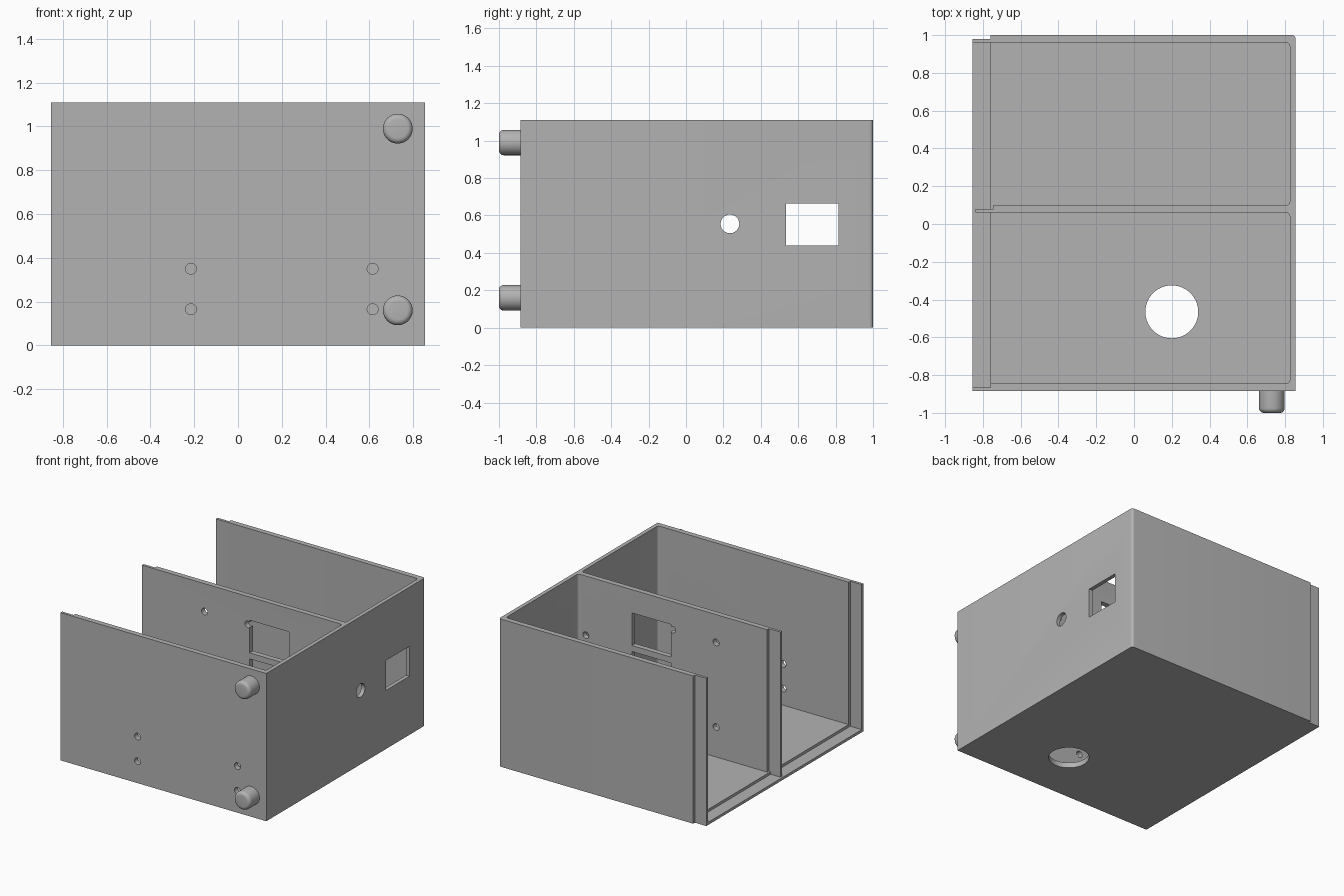
import bpy, bmesh, math
from mathutils import Matrix, Vector

cube = bpy.data.objects.get("Cube")
if cube:
    bpy.data.objects.remove(cube)

grey = bpy.data.materials.new("plain grey")
grey.use_nodes = True
COLOUR = (0.45, 0.45, 0.45, 1)
grey.diffuse_color = COLOUR
grey.node_tree.nodes["Principled BSDF"].inputs["Base Color"].default_value = COLOUR


def finish(name, bm):
    mesh = bpy.data.meshes.new(name)
    bm.to_mesh(mesh)
    bm.free()
    mesh.materials.append(grey)
    obj = bpy.data.objects.new(name, mesh)
    bpy.context.collection.objects.link(obj)
    return obj


def box(name, x, y, z, round_edge=None, radius=0.02):
    """Box from ranges; round_edge picks the upright edges to round."""
    bm = bmesh.new()
    bmesh.ops.create_cube(bm, size=1)
    for v in bm.verts:
        v.co = Vector([r[0] if c < 0 else r[1] for c, r in zip(v.co, (x, y, z))])
    if round_edge:
        edges = [e for e in bm.edges
                 if abs(e.verts[0].co.z - e.verts[1].co.z) > 0.01
                 and round_edge((e.verts[0].co + e.verts[1].co) / 2)]
        bmesh.ops.bevel(bm, geom=edges, offset=radius, segments=5,
                        profile=0.5, affect='EDGES')
    return finish(name, bm)


def rod(name, centre, radius, length, axis, sides=32):
    bm = bmesh.new()
    turn = Vector((0, 0, 1)).rotation_difference(Vector(axis)).to_matrix().to_4x4()
    bmesh.ops.create_cone(bm, cap_ends=True, segments=sides, radius1=radius,
                          radius2=radius, depth=length,
                          matrix=Matrix.Translation(centre) @ turn)
    return finish(name, bm)


def cut(target, cutter):
    cutter.hide_render = True
    mod = target.modifiers.new("cut", 'BOOLEAN')
    mod.operation = 'DIFFERENCE'
    mod.solver = 'EXACT'
    mod.object = cutter
    bpy.context.view_layer.objects.active = target
    bpy.ops.object.modifier_apply(modifier=mod.name)
    bpy.data.objects.remove(cutter)


def smooth(obj):
    bpy.ops.object.select_all(action='DESELECT')
    obj.select_set(True)
    bpy.context.view_layer.objects.active = obj
    bpy.ops.object.shade_smooth_by_angle(angle=math.radians(30))


# Main enclosure block
LEFT, RIGHT, FRONT, BACK, TOP = -0.855, 0.855, -0.885, 1.0, 1.11
OUT = 2.0
FLOOR, LIP_FLOOR, LIP_X = 0.04, 0.02, -0.76
case = box("enclosure", (LEFT, RIGHT), (FRONT, BACK), (0, TOP),
           lambda p: p.x > 0 and p.y > 0)

# Two compartments, open at the top and at one side
for y in ((-0.845, 0.06), (0.10, 0.96)):
    cut(case, box("compartment", (-OUT, 0.825), y, (FLOOR, OUT), lambda p: p.x > 0))

# Stepped lip along the open side
for x, y, z in (
        (LIP_X, (-0.865, 0.06), LIP_FLOOR),
        (LIP_X, (0.08, 0.96), LIP_FLOOR),
        (-0.745, (0.08, 0.2), FLOOR),
        (-0.84, (-0.5, 0.5), LIP_FLOOR),
        (LIP_X, (0.98, OUT), -1)):
    cut(case, box("lip", (-OUT, x), y, (z, OUT)))

# Cable hole in the floor
cut(case, rod("floor_hole", (0.2, -0.465, 0), 0.14, 0.3, (0, 0, 1), 64))

# Socket opening and round hole in the side wall
cut(case, box("socket", (0.7, 1), (0.535, 0.815), (0.44, 0.665)))
cut(case, rod("side_hole", (0.84, 0.235, 0.555), 0.05, 0.2, (1, 0, 0)))

# Screw holes in the front wall
for x in (-0.215, 0.615):
    for z in (0.165, 0.35):
        cut(case, rod("front_hole", (x, -0.865, z), 0.025, 0.2, (0, 1, 0), 24))

# Windows and screw holes in the divider
for z in ((0.69, 0.935), (0.40, 0.645)):
    cut(case, box("window", (0.055, 0.38), (0, 0.2), z))
for x, z in ((-0.32, 0.265), (-0.32, 0.90), (0.04, 0.265), (0.04, 0.90), (0.763, 0.665)):
    cut(case, rod("divider_hole", (x, 0.08, z), 0.025, 0.2, (0, 1, 0), 24))
smooth(case)

# Feet with rounded outer ends
for name, z in (("lower_foot", 0.16), ("upper_foot", 0.99)):
    foot = rod(name, (0.73, -0.9425, z), 0.068, 0.115, (0, 1, 0), 48)
    bm = bmesh.new()
    bm.from_mesh(foot.data)
    rim = [e for e in bm.edges if all(v.co.y < -0.95 for v in e.verts)]
    bmesh.ops.bevel(bm, geom=rim, offset=0.025, segments=5, profile=0.5, affect='EDGES')
    bm.to_mesh(foot.data)
    bm.free()
    smooth(foot)
